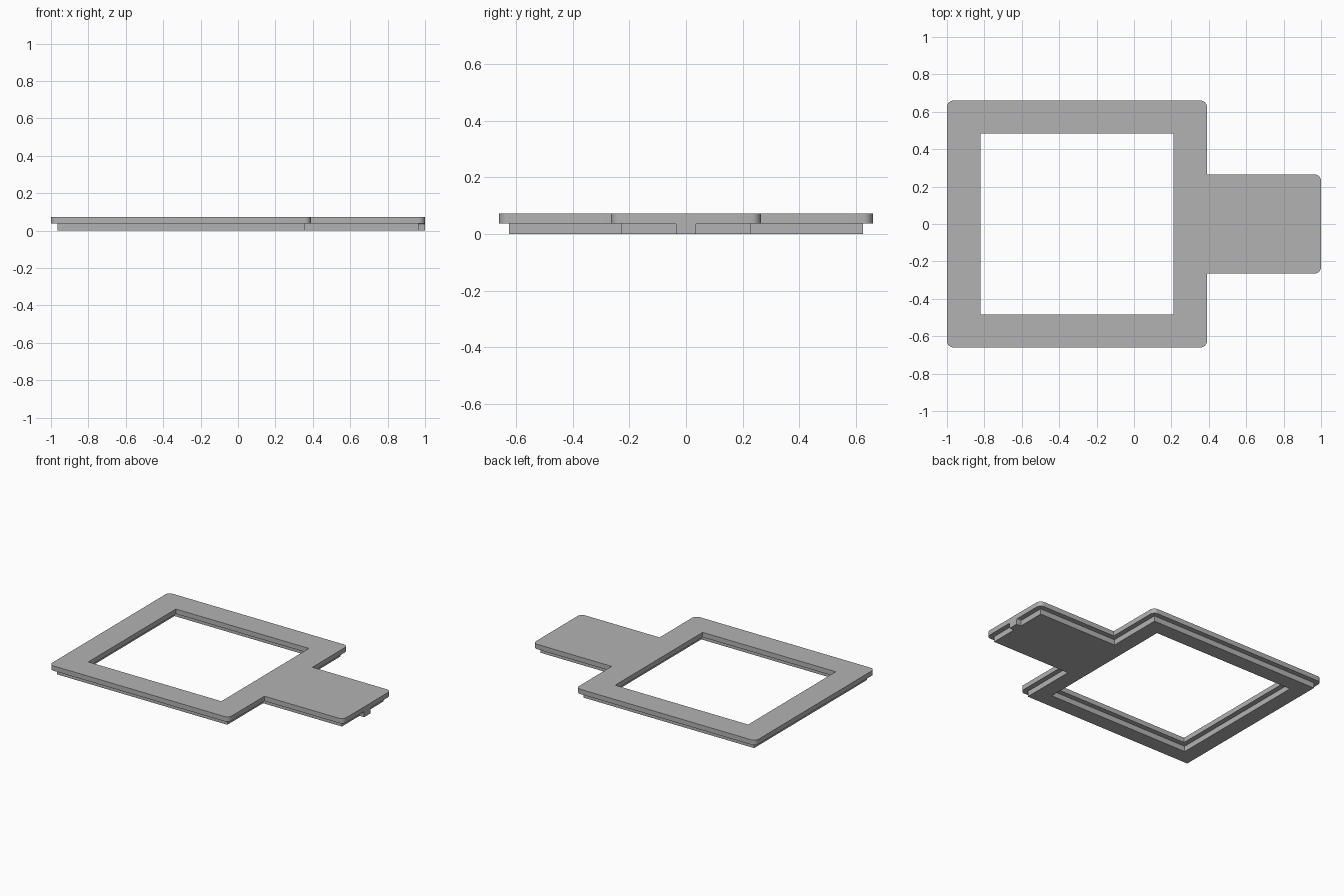
import bpy, bmesh
from math import cos, sin, pi, radians

cube = bpy.data.objects.get("Cube")
if cube:
    bpy.data.objects.remove(cube, do_unlink=True)

STEP = 0.035          # inset of the lower layer
MID, TOP = 0.038, 0.072
RADIUS = 0.035

grey = bpy.data.materials.new("light_grey")
grey.use_nodes = True
colour = (0.45, 0.45, 0.45, 1)
grey.diffuse_color = colour
grey.node_tree.nodes["Principled BSDF"].inputs["Base Color"].default_value = colour


def outline(inset, radius):
    """Frame with a side tab, counter-clockwise, convex corners rounded."""
    left, right, tab = -1 + inset, 0.39 - inset, 1 - inset
    half, tab_half = 0.66 - inset, 0.265 - inset
    # x, y, start angle of the corner arc (None = sharp inner corner)
    corners = [(left, -half, pi), (right, -half, 1.5 * pi),
               (right, -tab_half, None), (tab, -tab_half, 1.5 * pi),
               (tab, tab_half, 0), (right, tab_half, None),
               (right, half, 0), (left, half, pi / 2)]
    pts = []
    for x, y, start in corners:
        if start is None or radius == 0:
            pts.append((x, y))
            continue
        mid = start + pi / 4
        cx = x - radius * (1 if cos(mid) > 0 else -1)
        cy = y - radius * (1 if sin(mid) > 0 else -1)
        for i in range(9):
            a = start + i * pi / 16
            pts.append((cx + radius * cos(a), cy + radius * sin(a)))
    return pts


def opening(grow):
    x0, x1, y = -0.82 - grow, 0.21 + grow, 0.484 + grow
    return [(x0, -y), (x1, -y), (x1, y), (x0, y)]


def finish(name, mesh):
    mesh.materials.clear()
    mesh.materials.append(grey)
    obj = bpy.data.objects.new(name, mesh)
    bpy.context.collection.objects.link(obj)
    bpy.ops.object.select_all(action='DESELECT')
    obj.select_set(True)
    bpy.context.view_layer.objects.active = obj
    bpy.ops.object.shade_smooth_by_angle(angle=radians(30))
    return obj


def plate(name, loops, z0, z1):
    """Filled flat curve with holes, extruded between two heights."""
    curve = bpy.data.curves.new(name + "_profile", 'CURVE')
    curve.dimensions, curve.fill_mode = '2D', 'BOTH'
    curve.extrude = (z1 - z0) / 2
    for loop in loops:
        spline = curve.splines.new('POLY')
        spline.points.add(len(loop) - 1)
        for p, (x, y) in zip(spline.points, loop):
            p.co = (x, y, 0, 1)
        spline.use_cyclic_u = True
    helper = bpy.data.objects.new(name + "_profile", curve)
    bpy.context.collection.objects.link(helper)
    bpy.context.view_layer.update()
    deps = bpy.context.evaluated_depsgraph_get()
    mesh = bpy.data.meshes.new_from_object(helper.evaluated_get(deps))
    bpy.data.objects.remove(helper, do_unlink=True)
    bm = bmesh.new()
    bm.from_mesh(mesh)
    bmesh.ops.remove_doubles(bm, verts=bm.verts, dist=1e-5)
    bmesh.ops.translate(bm, verts=bm.verts, vec=(0, 0, (z0 + z1) / 2))
    bmesh.ops.recalc_face_normals(bm, faces=bm.faces)
    bm.to_mesh(mesh)
    bm.free()
    finish(name, mesh)


# Upper layer with rounded corners, lower layer stepped in all round
plate("upper_frame", [outline(0, RADIUS), opening(0)], MID, TOP)
plate("lower_frame", [outline(STEP, 0), opening(STEP)], 0, MID)

# Small key under the end of the tab, flared where it meets the upper layer
flare = 0.008
half = [(0.034, 0), (0.034, MID - flare)]
half += [(0.034 + flare * (1 - cos(a)), MID - flare + flare * sin(a))
         for a in (pi / 8, pi / 4, 3 * pi / 8, pi / 2)]
profile = half + [(-y, z) for y, z in reversed(half)]
bm = bmesh.new()
face = bm.faces.new([bm.verts.new((1 - STEP, y, z)) for y, z in profile])
new = bmesh.ops.extrude_face_region(bm, geom=[face])["geom"]
bmesh.ops.translate(bm, vec=(STEP, 0, 0),
                    verts=[v for v in new if isinstance(v, bmesh.types.BMVert)])
bmesh.ops.recalc_face_normals(bm, faces=bm.faces)
key = bpy.data.meshes.new("tab_key")
bm.to_mesh(key)
bm.free()
finish("tab_key", key)
